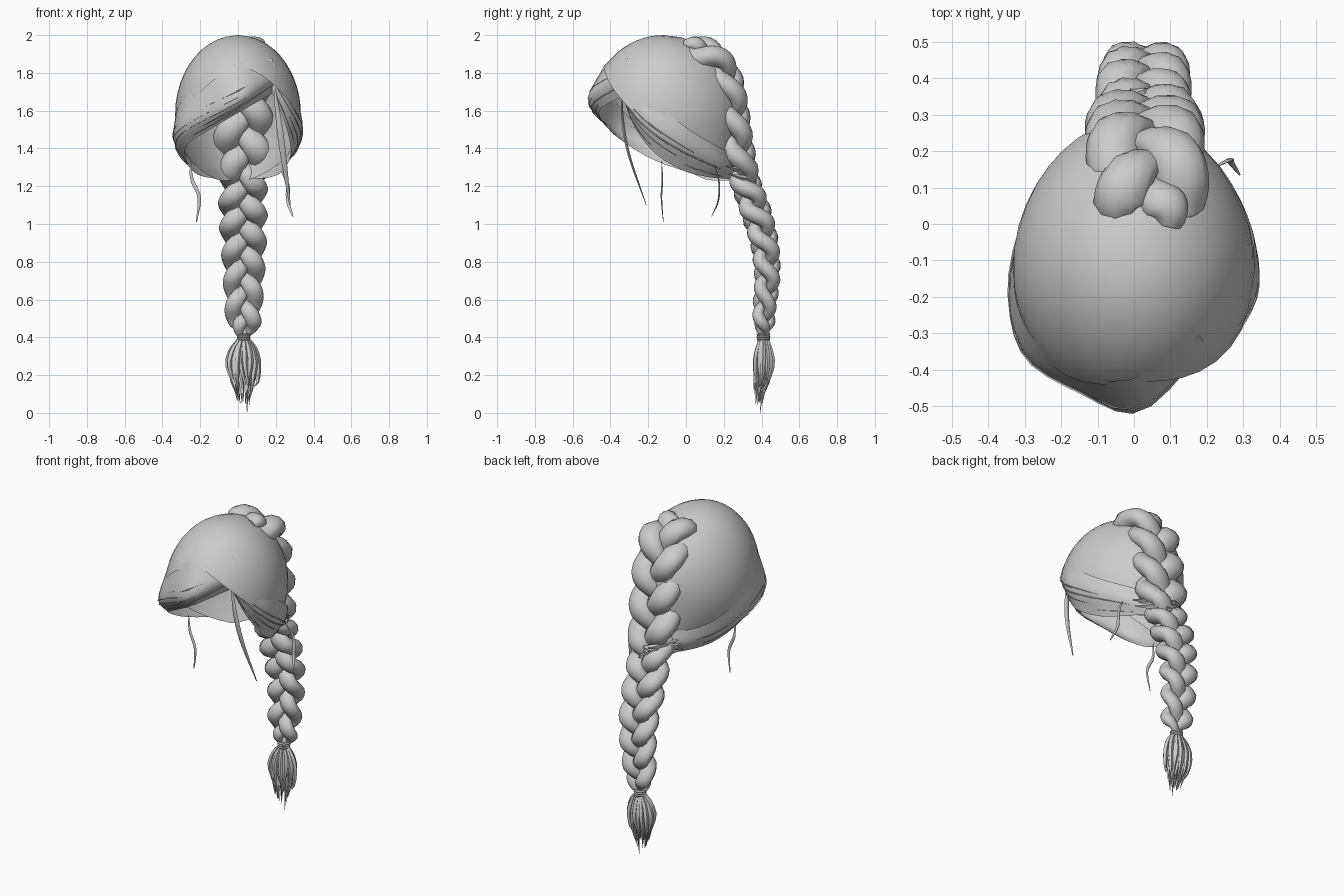
import bpy, bmesh, math, random
from mathutils import Vector as V

if "Cube" in bpy.data.objects:
    bpy.data.objects.remove(bpy.data.objects["Cube"])
random.seed(4)


def smooth(obj, angle=50):
    bpy.ops.object.select_all(action='DESELECT')
    bpy.context.view_layer.objects.active = obj
    obj.select_set(True)
    bpy.ops.object.shade_smooth_by_angle(angle=math.radians(angle))


def finish(name, bm):
    me = bpy.data.meshes.new(name)
    bmesh.ops.recalc_face_normals(bm, faces=bm.faces)
    bm.to_mesh(me)
    bm.free()
    obj = bpy.data.objects.new(name, me)
    bpy.context.collection.objects.link(obj)
    smooth(obj)


def spline(pts, n):
    """Resample control points as a Catmull-Rom curve."""
    p = [V(q) for q in pts]
    p = [2 * p[0] - p[1]] + p + [2 * p[-1] - p[-2]]
    out = []
    for i in range(n):
        s = i / (n - 1) * (len(p) - 3)
        k = min(int(s), len(p) - 4)
        t = s - k
        a, b, c, d = p[k:k + 4]
        out.append(0.5 * (2 * b + (c - a) * t + (2 * a - 5 * b + 4 * c - d) * t ** 2
                          + (3 * b - a - 3 * c + d) * t ** 3))
    return out


def add_grid(bm, rows, wrap=False):
    vs = [[bm.verts.new(p) for p in r] for r in rows]
    n = len(vs[0])
    for a, b in zip(vs, vs[1:]):
        for j in range(n if wrap else n - 1):
            k = (j + 1) % n
            bm.faces.new((a[j], a[k], b[k], b[j]))
    return vs


def add_tube(bm, pts, radii, sides=8, flat=1.0):
    """Tapered tube; flat scales its thickness away from the x axis."""
    rows = []
    for i, p in enumerate(pts):
        t = (pts[min(i + 1, len(pts) - 1)] - pts[max(i - 1, 0)]).normalized()
        n = V((1, 0, 0)).cross(t).normalized()
        s = t.cross(n)
        rows.append([p + radii[i] * (s * math.cos(a) + n * flat * math.sin(a))
                     for a in (2 * math.pi * j / sides for j in range(sides))])
    vs = add_grid(bm, rows, True)
    bm.faces.new(vs[0])
    bm.faces.new(vs[-1])


# Scalp cap: egg shaped dome whose rim climbs from the nape to the forehead
bm = bmesh.new()
rows = []
for i in range(1, 15):
    row = []
    for j in range(40):
        az = 2 * math.pi * j / 40
        rim = 1.23 + 0.60 * ((1 + math.cos(az)) / 2) ** 1.5 + 0.06 * min(0, math.sin(az))
        rim = max(rim, 1.23)
        z = 2 - (2 - rim) * (i / 14) ** 1.6
        fy = math.sqrt(max(0, 1 - ((z - 1.58) / 0.42) ** 2)) if z > 1.58 else 1 - 0.15 * (1.58 - z)
        fx = fy if z > 1.58 else math.sqrt(1 - ((1.58 - z) / 0.38) ** 2)
        ry = 0.36 + 0.03 * math.cos(az) if math.cos(az) > 0 else 0.36 - 0.05 * math.cos(az)
        row.append(V((0.333 * fx * math.sin(az), -0.12 - ry * fy * math.cos(az), z)))
    rows.append(row)
vs = add_grid(bm, rows, True)
top = bm.verts.new((0, -0.12, 2))
for j in range(40):
    bm.faces.new((top, vs[0][j], vs[0][(j + 1) % 40]))
finish("scalp_cap", bm)


# Swept bands: upper edge, bulging middle, lower edge
def band(name, upper, mid, lower, strands):
    rails = [spline(r, 26) for r in (upper, mid, lower)]
    cols = [spline(c, 9) for c in zip(*rails)]
    bm = bmesh.new()
    add_grid(bm, cols)
    finish(name, bm)
    # Fine stray hairs lying on the band
    bm = bmesh.new()
    for _ in range(strands):
        a, r = random.randint(0, 14), random.randint(3, 7)
        pts = []
        for k in range(a, a + 8):
            p = cols[k][r]
            out = V((p.x, p.y + 0.1, 0)).normalized()
            pts.append(p + out * (0.001 + 0.003 * (k - a) / 7) - V((0, 0, 0.008 * (k - a) / 7)))
        add_tube(bm, pts, [0.003 * (1 - abs(k - 3) / 5) for k in range(8)], 4)
    finish(name + "_stray_hairs", bm)


band("fringe_left",
     [(.18, -.305, 1.88), (0, -.425, 1.85), (-.15, -.405, 1.78), (-.28, -.31, 1.67),
      (-.33, -.16, 1.58), (-.30, .03, 1.47), (-.2, .19, 1.40), (0, .29, 1.36)],
     [(.20, -.34, 1.79), (.02, -.515, 1.68), (-.15, -.46, 1.60), (-.3, -.36, 1.51),
      (-.34, -.18, 1.44), (-.285, .04, 1.35), (-.18, .2, 1.31), (0, .31, 1.29)],
     [(.18, -.31, 1.69), (.02, -.46, 1.60), (-.15, -.4, 1.50), (-.27, -.31, 1.42),
      (-.27, -.15, 1.33), (-.22, .05, 1.265), (-.12, .2, 1.24), (0, .28, 1.23)], 14)
band("side_band_right",
     [(.17, -.305, 1.88), (.24, -.27, 1.79), (.31, -.18, 1.67), (.33, -.05, 1.55),
      (.285, .08, 1.46), (.2, .19, 1.40), (.03, .29, 1.36)],
     [(.18, -.35, 1.79), (.265, -.315, 1.66), (.337, -.19, 1.53), (.325, -.04, 1.43),
      (.265, .09, 1.36), (.18, .20, 1.31), (.03, .31, 1.29)],
     [(.18, -.33, 1.70), (.25, -.28, 1.53), (.28, -.17, 1.38), (.24, -.02, 1.285),
      (.18, .11, 1.25), (.11, .21, 1.24), (.03, .28, 1.23)], 14)

# Braid: three interlaced strands, wide over the head, slimmer when hanging free
path = spline([(.06, -.01, 1.935), (.04, .13, 1.885), (.03, .21, 1.77), (.03, .245, 1.6),
               (.03, .27, 1.42), (.03, .305, 1.25), (.025, .365, 1.08), (.03, .415, .9),
               (.03, .43, .72), (.03, .415, .55), (.03, .41, .40)], 110)
for s in range(3):
    phase = s * 2 * math.pi / 3
    pts, radii = [], []
    for i, p in enumerate(path):
        t = (path[min(i + 1, 109)] - path[max(i - 1, 0)]).normalized()
        n = V((1, 0, 0)).cross(t).normalized()
        if i:
            phase += (p - path[i - 1]).length * 2 * math.pi / (0.58 if p.z > 1.25 else 0.44)
        w = 1.0 if p.z > 1.36 else max(0.8, 1 - (1.36 - p.z) * 1.8)
        if p.z < 1.1:
            w = 0.83 - 0.27 * (1.1 - p.z) / 0.7
        end = min(1, (109 - i) / 8 + 0.3) * min(1, i / 8 + 0.45)
        depth = 0.038 if p.z > 1.3 else 0.05
        pts.append(p + V((1, 0, 0)) * 0.088 * w * end * math.sin(phase)
                   - n * depth * w * end * math.sin(2 * phase))
        radii.append(w * end * (0.060 + 0.017 * abs(math.sin(phase))))
    bm = bmesh.new()
    add_tube(bm, pts, radii, 10, 0.76)
    finish("braid_strand_%d" % (s + 1), bm)

# Nape wraps where the bands gather into the braid
bm = bmesh.new()
for k in range(4):
    for side in (-1, 1):
        z = 1.24 + 0.018 * k + random.uniform(-.008, .008)
        x = random.uniform(.14, .18)
        pts = spline([(.02 + side * x, .38 - x, z + .03), (.03 + side * .10, .295, z + .01),
                      (.03 + side * .05, .35, z), (.03 - side * .04, .37, z - .02)], 8)
        add_tube(bm, pts, [.002, .008, .012, .015, .015, .014, .01, .003], 5)
finish("nape_wraps", bm)

# Hair tie
bm = bmesh.new()
for z in (.39, .402, .414):
    ring = []
    for j in range(16):
        a = 2 * math.pi * j / 16
        spoke = V((math.cos(a), math.sin(a), 0))
        ring.append([V((.03, .41, z)) + spoke * (.028 + .009 * math.cos(b)) + V((0, 0, .008 * math.sin(b)))
                     for b in (2 * math.pi * k / 6 for k in range(6))])
    add_grid(bm, ring + ring[:1], True)
finish("hair_tie", bm)

# Tuft of tapered locks below the tie
bm = bmesh.new()
for k in range(36):
    a = k * 2.39996
    r = math.sqrt((k + .5) / 36)
    dx, dy = r * math.cos(a), r * math.sin(a)
    tip = 0.0 if k == 0 else random.uniform(0.02, 0.07) + 0.12 * r * random.random()
    jx, jy = random.uniform(-.015, .015), random.uniform(-.01, .01)
    pts = spline([(.03 + .02 * dx, .41 + .02 * dy, .40), (.025 + .065 * dx, .41 + .035 * dy, .34),
                  (.022 + .088 * dx, .41 + .05 * dy, .26), (.025 + .07 * dx + jx, .405 + .042 * dy + jy, .17),
                  (.03 + .045 * dx + jx, .39 + .03 * dy + jy, tip)], 10)
    add_tube(bm, pts, [.006, .010, .014, .016, .016, .014, .011, .008, .005, .001], 5)
finish("braid_tuft", bm)

# Loose wisps around the face and neck
wisps = [
    ("wisp_front_right", [(.19, -.34, 1.74), (.215, -.335, 1.55), (.24, -.30, 1.36), (.275, -.21, 1.10)], .016),
    ("wisp_left", [(-.25, -.13, 1.34), (-.245, -.125, 1.24), (-.205, -.13, 1.14), (-.22, -.12, 1.01)], .009),
    ("wisp_back_right", [(.21, .15, 1.32), (.26, .175, 1.22), (.265, .17, 1.12), (.29, .135, 1.04)], .010)]
for name, pts, r in wisps:
    bm = bmesh.new()
    add_tube(bm, spline(pts, 14), [r * math.sin(math.pi * (i + .4) / 14.2) + .001 for i in range(14)], 6, 0.5)
    finish(name, bm)
